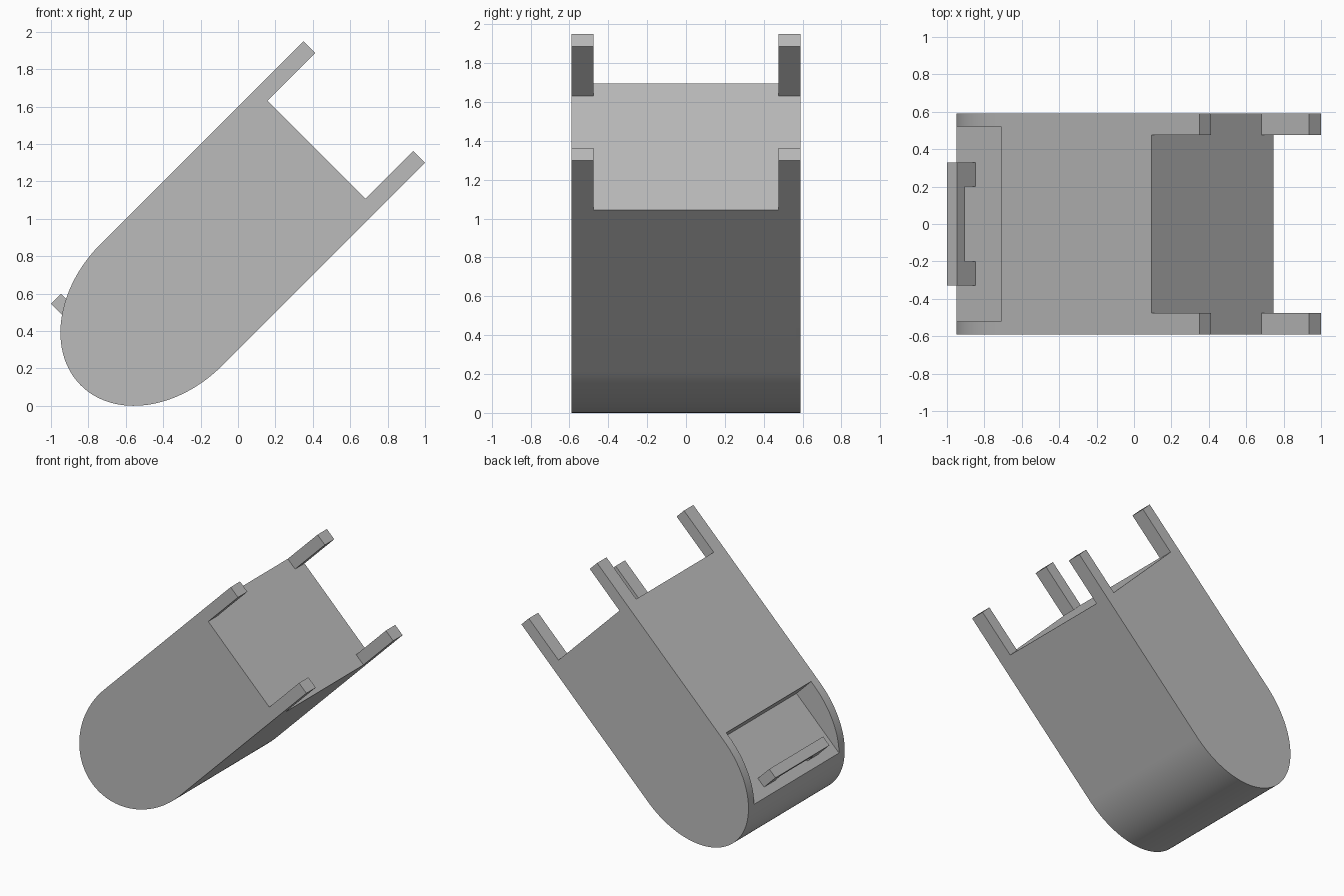
import bpy, bmesh
from math import pi, sin, cos, radians
from mathutils import Matrix

if "Cube" in bpy.data.objects:
    bpy.data.objects.remove(bpy.data.objects["Cube"])

# Working axes: u runs along the body, y across it, v through its thickness
TILT = Matrix.Rotation(radians(-45), 4, 'Y')
V_LOW, V_HIGH = 0.212, 1.131
HALF_Y = 0.59
U_ROUND, ROUND_LENGTH = 0.09, 0.607   # start and length of the rounded end
U_END, U_TIP = 1.265, 1.626           # flat end and prong tips
PRONG_Y, PRONG_V = 0.115, 0.089
POCKET_V = 0.953

grey = bpy.data.materials.new("mid_grey")
grey.use_nodes = True
colour = (0.5, 0.5, 0.5, 1)
grey.diffuse_color = colour
grey.node_tree.nodes["Principled BSDF"].inputs["Base Color"].default_value = colour


def extrude(name, outline, axis, low, high):
    """Extrude a 2D outline along y (outline in u, v) or u (outline in y, v)."""
    bm = bmesh.new()
    place = (lambda p: (p[0], low, p[1])) if axis == 'y' else (lambda p: (low, p[0], p[1]))
    face = bm.faces.new([bm.verts.new(place(p)) for p in outline])
    moved = bmesh.ops.extrude_face_region(bm, geom=[face])["geom"]
    shift = (0, high - low, 0) if axis == 'y' else (high - low, 0, 0)
    bmesh.ops.translate(bm, vec=shift,
                        verts=[g for g in moved if isinstance(g, bmesh.types.BMVert)])
    bmesh.ops.recalc_face_normals(bm, faces=bm.faces)
    mesh = bpy.data.meshes.new(name)
    bm.to_mesh(mesh)
    bm.free()
    mesh.transform(TILT)
    mesh.materials.append(grey)
    ob = bpy.data.objects.new(name, mesh)
    bpy.context.collection.objects.link(ob)
    return ob


def rect(a0, a1, b0, b1):
    return [(a0, b0), (a1, b0), (a1, b1), (a0, b1)]


def activate(ob):
    bpy.ops.object.select_all(action='DESELECT')
    ob.select_set(True)
    bpy.context.view_layer.objects.active = ob


def cut(target, cutter):
    cutter.hide_render = True
    mod = target.modifiers.new("cut", 'BOOLEAN')
    mod.operation, mod.solver, mod.object = 'DIFFERENCE', 'EXACT', cutter
    activate(target)
    bpy.ops.object.modifier_apply(modifier=mod.name)
    bpy.data.objects.remove(cutter)


# Body: long slab with a half-elliptical end
mid, half = (V_LOW + V_HIGH) / 2, (V_HIGH - V_LOW) / 2
steps = 64
outline = [(U_TIP, V_LOW), (U_TIP, V_HIGH)]
for i in range(steps + 1):
    a = pi * i / steps
    outline.append((U_ROUND - ROUND_LENGTH * sin(a), mid + half * cos(a)))
body = extrude("body", outline, 'y', -HALF_Y, HALF_Y)

# Cross-shaped cut at the far end leaves four corner prongs
y, w = HALF_Y - PRONG_Y, 1.0
lo, hi = V_LOW - 0.2, V_HIGH + 0.2
v0, v1 = V_LOW + PRONG_V, V_HIGH - PRONG_V
cross = [(-y, lo), (y, lo), (y, v0), (w, v0), (w, v1), (y, v1),
         (y, hi), (-y, hi), (-y, v1), (-w, v1), (-w, v0), (-y, v0)]
cut(body, extrude("end_cutter", cross, 'u', U_END, U_TIP + 0.3))

# Flat-floored pocket in the rounded end
cut(body, extrude("pocket_cutter", rect(-0.9, 0.127, POCKET_V, hi), 'y', -0.52, 0.52))
activate(body)
bpy.ops.object.shade_smooth_by_angle(angle=radians(25))

# Bridge-shaped handle standing on the pocket floor
top, under, foot = 1.092, 1.033, POCKET_V - 0.01
arch = [(-0.33, foot), (-0.2, foot), (-0.2, under), (0.2, under),
        (0.2, foot), (0.33, foot), (0.33, top), (-0.33, top)]
extrude("handle", arch, 'u', -0.322, -0.246)
